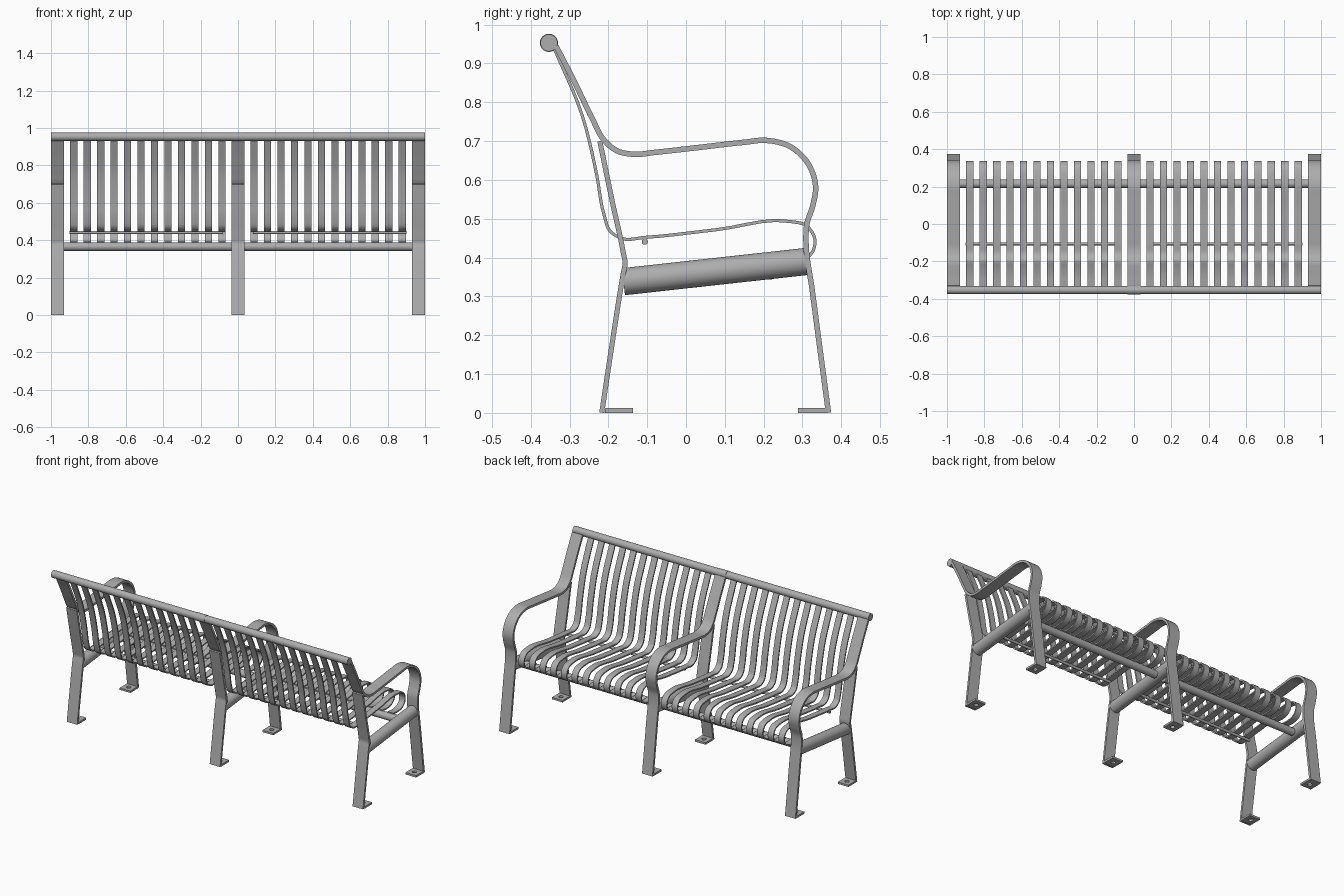
import bpy, bmesh, math
from mathutils import Vector

cube = bpy.data.objects.get("Cube")
if cube:
    bpy.data.objects.remove(cube, do_unlink=True)

steel = bpy.data.materials.new("grey steel")
steel.use_nodes = True
GREY = (0.42, 0.42, 0.42, 1)
steel.diffuse_color = GREY
steel.node_tree.nodes["Principled BSDF"].inputs["Base Color"].default_value = GREY


def finish(name, bm):
    bmesh.ops.recalc_face_normals(bm, faces=bm.faces)
    mesh = bpy.data.meshes.new(name)
    bm.to_mesh(mesh)
    bm.free()
    mesh.materials.append(steel)
    ob = bpy.data.objects.new(name, mesh)
    bpy.context.collection.objects.link(ob)
    bpy.ops.object.select_all(action='DESELECT')
    ob.select_set(True)
    bpy.context.view_layer.objects.active = ob
    bpy.ops.object.shade_smooth_by_angle(angle=math.radians(35))
    return ob


def smooth_path(keys, steps=6):
    """Smooth curve through the key points, spaced by chord length."""
    p = [Vector(k) for k in keys]
    d = [(b - a).length for a, b in zip(p, p[1:])]
    v = [(b - a) / l for a, b, l in zip(p, p[1:], d)]
    t = [v[0]]
    for i in range(1, len(v)):
        t.append((v[i - 1] * d[i] + v[i] * d[i - 1]) / (d[i] + d[i - 1]))
    t.append(v[-1])
    out = []
    for i, l in enumerate(d):
        for s in range(steps):
            u = s / steps
            out.append(p[i] * (2*u**3 - 3*u*u + 1) + t[i] * l * (u**3 - 2*u*u + u)
                       + p[i+1] * (3*u*u - 2*u**3) + t[i+1] * l * (u**3 - u*u))
    return out + [p[-1]]


def strip(name, path, x, width, thick):
    """Flat bar of the given width bent along a (y, z) path."""
    bm = bmesh.new()
    rings = []
    for i, p in enumerate(path):
        tan = path[min(i + 1, len(path) - 1)] - path[max(i - 1, 0)]
        n = Vector((-tan.y, tan.x)).normalized() * thick / 2
        ring = []
        for sx, sn in ((-1, 1), (1, 1), (1, -1), (-1, -1)):
            q = p + n * sn
            ring.append(bm.verts.new((x + sx * width / 2, q.x, max(q.y, 0))))
        rings.append(ring)
    for a, b in zip(rings, rings[1:]):
        for j in range(4):
            k = (j + 1) % 4
            bm.faces.new((a[j], a[k], b[k], b[j]))
    bm.faces.new(rings[0])
    bm.faces.new(rings[-1])
    return finish(name, bm)


def tube(name, start, end, radius, sides=24):
    a, b = Vector(start), Vector(end)
    bm = bmesh.new()
    bmesh.ops.create_cone(bm, cap_ends=True, segments=sides, radius1=radius,
                          radius2=radius, depth=(b - a).length)
    turn = (b - a).to_track_quat('Z', 'Y')
    for vert in bm.verts:
        vert.co = turn @ vert.co + (a + b) / 2
    return finish(name, bm)


def foot_plate(name, x, y, size=0.072, height=0.012, hole=0.013, n=16):
    """Square plate with a round bolt hole."""
    bm = bmesh.new()
    loops = []
    for square, z in ((1, 0), (1, height), (0, height), (0, 0)):
        loop = []
        for i in range(n):
            a = 2 * math.pi * i / n
            c, s = math.cos(a), math.sin(a)
            r = size / 2 / max(abs(c), abs(s)) if square else hole
            loop.append(bm.verts.new((x + r * c, y + r * s, z)))
        loops.append(loop)
    for i in range(4):
        a, b = loops[i], loops[(i + 1) % 4]
        for j in range(n):
            k = (j + 1) % n
            bm.faces.new((a[j], a[k], b[k], b[j]))
    return finish(name, bm)


# Side profiles as (y, z)
arm_path = smooth_path([
    (-.335, .945), (-.285, .848), (-.24, .755), (-.213, .705), (-.178, .675),
    (-.134, .666), (-.08, .671), (.036, .684), (.15, .697), (.204, .702),
    (.268, .686), (.314, .643), (.334, .582), (.326, .532), (.311, .485),
    (.309, .44), (.325, .317), (.345, .165), (.367, 0)])
back_leg_path = smooth_path([
    (-.217, 0), (-.19, .18), (-.162, .357), (-.157, .385), (-.162, .415),
    (-.19, .545), (-.222, .7)])
slat_path = smooth_path([
    (-.34, .94), (-.267, .765), (-.23, .613), (-.211, .51), (-.196, .469),
    (-.165, .449), (-.106, .452), (.08, .472), (.268, .493), (.309, .483),
    (.332, .446), (.326, .415), (.302, .394), (.262, .386), (.215, .389)], 5)

# Three end frames: arm with front leg, back leg, brace and feet
for side, x in (("right", -.965), ("middle", 0), ("left", .965)):
    strip(side + "_arm_and_front_leg", arm_path, x, .07, .014)
    strip(side + "_back_leg", back_leg_path, x, .07, .013)
    tube(side + "_seat_brace", (x, -.161, .338), (x, .311, .39), .035, 32)
    foot_plate(side + "_front_foot", x, .324)
    foot_plate(side + "_back_foot", x, -.173)

# Two slatted seats with their support tubes
SLATS, PITCH = 12, .072
for side, s in (("right", -1), ("left", 1)):
    for i in range(SLATS):
        strip(f"{side}_slat_{i + 1}", slat_path, s * (.086 + PITCH * i), .038, .008)
    tube(side + "_front_support", (s * .03, .215, .365), (s * .935, .215, .365), .022)
    tube(side + "_rear_rod", (s * .08, -.106, .441), (s * .9, -.106, .441), .008, 12)
    tube(side + "_top_rail", (0, -.353, .953), (s, -.353, .953), .022)

# Sleeve over the joint in the top rail
tube("rail_sleeve", (-.035, -.353, .953), (.035, -.353, .953), .0235)
